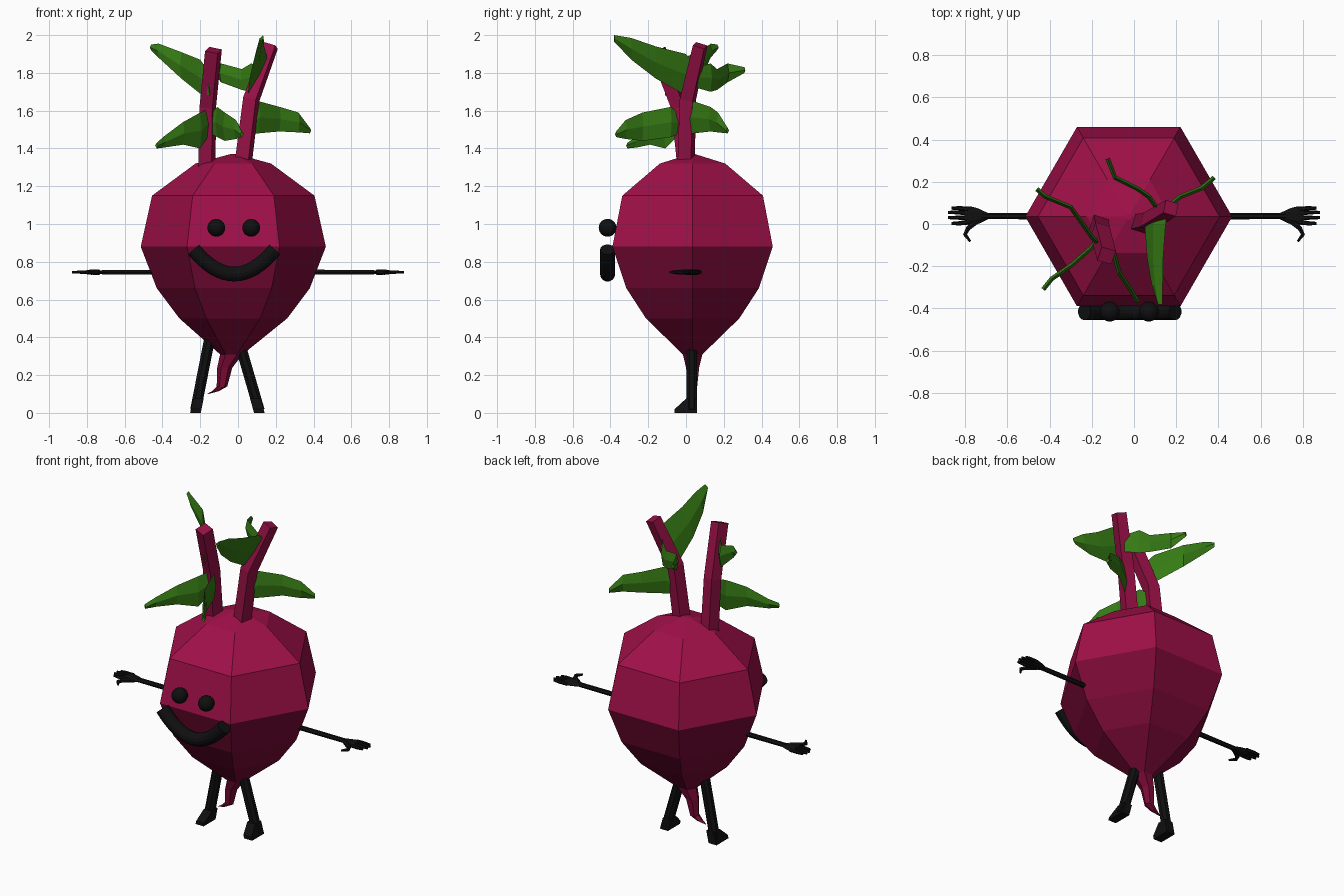
import bpy, bmesh, math
from mathutils import Vector

if "Cube" in bpy.data.objects:
    bpy.data.objects.remove(bpy.data.objects["Cube"])


def material(name, rgb):
    m = bpy.data.materials.new(name)
    m.diffuse_color = (*rgb, 1)
    m.use_nodes = True
    m.node_tree.nodes["Principled BSDF"].inputs["Base Color"].default_value = m.diffuse_color
    return m


BEET = material("beet red", (0.35, 0.005, 0.065))
DEEP = material("deep beet red", (0.20, 0.003, 0.037))
STEM = material("stem red", (0.30, 0.005, 0.058))
LEAF = material("leaf green", (0.036, 0.195, 0.007))
BLACK = material("black", (0.005, 0.005, 0.005))


def finish(bm, name, *mats):
    bmesh.ops.recalc_face_normals(bm, faces=bm.faces[:])
    me = bpy.data.meshes.new(name)
    bm.to_mesh(me)
    bm.free()
    for m in mats:
        me.materials.append(m)
    ob = bpy.data.objects.new(name, me)
    bpy.context.collection.objects.link(ob)
    return ob


def loft(name, rings, *mats):
    """Skin a list of equal-length point loops and cap both ends."""
    bm = bmesh.new()
    rows = [[bm.verts.new(p) for p in r] for r in rings]
    n = len(rows[0])
    for a, b in zip(rows, rows[1:]):
        for i in range(n):
            j = (i + 1) % n
            bm.faces.new((a[i], a[j], b[j], b[i]))
    bm.faces.new(rows[0])
    bm.faces.new(rows[-1])
    return finish(bm, name, *mats)


def tube(name, pts, radii, n, mat, ref=(0, 1, 0), phase=0.0, flat=1.0):
    """Sweep an n-gon along pts; flat squashes it along the second axis."""
    pts = [Vector(p) for p in pts]
    rings = []
    for k, p in enumerate(pts):
        t = (pts[min(k + 1, len(pts) - 1)] - pts[max(k - 1, 0)]).normalized()
        u = (Vector(ref) - t * t.dot(Vector(ref))).normalized()
        v = t.cross(u)
        ang = [phase + 2 * math.pi * i / n for i in range(n)]
        rings.append([p + radii[k] * (u * math.cos(a) + v * flat * math.sin(a)) for a in ang])
    return loft(name, rings, mat)


# Body: six-sided bulb, then a crooked tail root (x, y centre, z, radius)
CX, CY = -0.025, 0.035
profile = [(CX, 1.37, 0.015), (CX, 1.32, 0.20), (CX, 1.15, 0.43), (CX, 0.88, 0.49),
           (CX, 0.66, 0.405), (CX, 0.50, 0.285), (-0.035, 0.31, 0.06),
           (-0.07, 0.24, 0.04), (-0.085, 0.14, 0.028), (-0.12, 0.115, 0.018), (-0.16, 0.10, 0.004)]
rings = []
for x, z, r in profile:
    rings.append([(x + r * math.cos(i * math.pi / 3), CY + r * math.sin(i * math.pi / 3), z)
                  for i in range(6)])
body = loft("body", rings, BEET, DEEP)
for f in body.data.polygons:
    f.material_index = 1 if f.center.z < 0.88 else 0

# Stems
tube("left_stem", [(-0.165, 0.0, 1.30), (-0.16, -0.035, 1.62), (-0.13, -0.15, 1.92)],
     [0.052, 0.05, 0.05], 4, STEM, phase=0.5)
tube("right_stem", [(0.025, 0.0, 1.30), (0.07, 0.01, 1.66), (0.175, 0.075, 1.945)],
     [0.052, 0.05, 0.045], 4, STEM, phase=0.5)


# Leaves: rows of (x, y, top z, bottom z) from stem to tip
def leaf(name, rows, lean=0.0, thick=0.011):
    rings = []
    for k, (x, y, zt, zb) in enumerate(rows):
        a, b = rows[max(k - 1, 0)], rows[min(k + 1, len(rows) - 1)]
        side = Vector((-(b[1] - a[1]), b[0] - a[0], 0)).normalized() * thick
        mid = Vector((x, y, (zt + zb) / 2))
        tilt = lean * (zt - zb) / 0.2
        rings.append([(x + tilt, y, zt), mid + side, (x - tilt, y, zb), mid - side])
    return loft(name, rings, LEAF)


leaf("upper_left_leaf", [(-0.15, -0.11, 1.80, 1.68), (-0.20, -0.06, 1.87, 1.69),
                         (-0.30, 0.08, 1.91, 1.77), (-0.42, 0.13, 1.955, 1.88), (-0.46, 0.165, 1.95, 1.92)])
leaf("lower_left_leaf", [(-0.16, -0.05, 1.61, 1.46), (-0.20, -0.11, 1.59, 1.40),
                         (-0.29, -0.19, 1.54, 1.42), (-0.39, -0.26, 1.465, 1.405), (-0.43, -0.31, 1.43, 1.40)])
leaf("lower_middle_leaf", [(-0.15, -0.03, 1.58, 1.48), (-0.11, -0.08, 1.62, 1.46),
                           (-0.07, -0.23, 1.59, 1.44), (-0.01, -0.32, 1.55, 1.45), (0.02, -0.37, 1.49, 1.46)])
leaf("lower_right_leaf", [(0.06, 0.01, 1.60, 1.48), (0.11, 0.04, 1.65, 1.48),
                          (0.22, 0.13, 1.62, 1.49), (0.32, 0.17, 1.59, 1.485), (0.38, 0.22, 1.51, 1.48)])
leaf("upper_back_leaf", [(0.12, 0.06, 1.83, 1.72), (0.07, 0.13, 1.85, 1.70),
                         (0.02, 0.165, 1.82, 1.71), (-0.09, 0.22, 1.85, 1.75), (-0.125, 0.31, 1.83, 1.80)])
leaf("upper_front_leaf", [(0.13, 0.05, 1.85, 1.73), (0.10, 0.0, 1.90, 1.68),
                          (0.10, -0.16, 1.94, 1.77), (0.11, -0.29, 1.985, 1.87), (0.125, -0.38, 2.0, 1.965)],
     lean=0.045)

# Eyes
for name, x in (("left_eye", -0.115), ("right_eye", 0.07)):
    bm = bmesh.new()
    bmesh.ops.create_uvsphere(bm, u_segments=20, v_segments=14, radius=0.047)
    bmesh.ops.translate(bm, verts=bm.verts[:], vec=(x, -0.415, 0.98))
    ob = finish(bm, name, BLACK)
    for p in ob.data.polygons:
        p.use_smooth = True

# Smiling mouth: round tube on a shallow curve
path = [(-0.02 + 0.215 * u, -0.415, 0.735 + 0.13 * u * u) for u in [i / 8 for i in range(-8, 9)]]
tube("mouth", path, [0.04] * len(path), 14, BLACK)

# Legs with wedge feet
for side, top, low in (("left", (-0.145, 0.03, 0.42), -0.225), ("right", (0.0, 0.03, 0.40), 0.113)):
    tube(side + "_leg", [top, (low, 0.03, 0.012)], [0.031, 0.031], 8, BLACK, phase=math.pi / 8)
    outline = [(0.058, 0), (-0.06, 0), (-0.06, 0.02), (0.0, 0.075), (0.058, 0.075)]
    shift = (top[0] - low) / 0.4
    loft(side + "_foot", [[(low + dx + shift * z, y, z) for y, z in outline]
                          for dx in (-0.028, 0.028)], BLACK)

# Arms, palms, fingers and thumbs, mirrored
Z = 0.745
for side, s in (("left", -1), ("right", 1)):
    def limb(part, pts, radii, flat=1.0):
        tube(side + part, [(s * x, y, Z) for x, y in pts], radii, 6, BLACK, ref=(0, 1, 0), flat=flat)
    limb("_arm", [(0.38, 0.037), (0.72, 0.037)], [0.015, 0.014])
    limb("_palm", [(0.69, 0.037), (0.735, 0.037), (0.775, 0.038), (0.80, 0.038)],
         [0.014, 0.036, 0.046, 0.038], flat=0.35)
    for i, (y0, y1, tip) in enumerate([(0.07, 0.075, 0.865), (0.05, 0.055, 0.88),
                                       (0.03, 0.03, 0.88), (0.01, 0.003, 0.865)]):
        limb("_finger_%d" % (i + 1), [(0.775, y0), (0.83, y1), (tip, y1)], [0.012, 0.010, 0.007])
    tube(side + "_thumb", [(s * x, y, Z) for x, y in [(0.735, 0.02), (0.785, -0.02), (0.80, -0.05), (0.775, -0.083)]],
         [0.015, 0.013, 0.011, 0.006], 6, BLACK, ref=(0, 0, 1))
